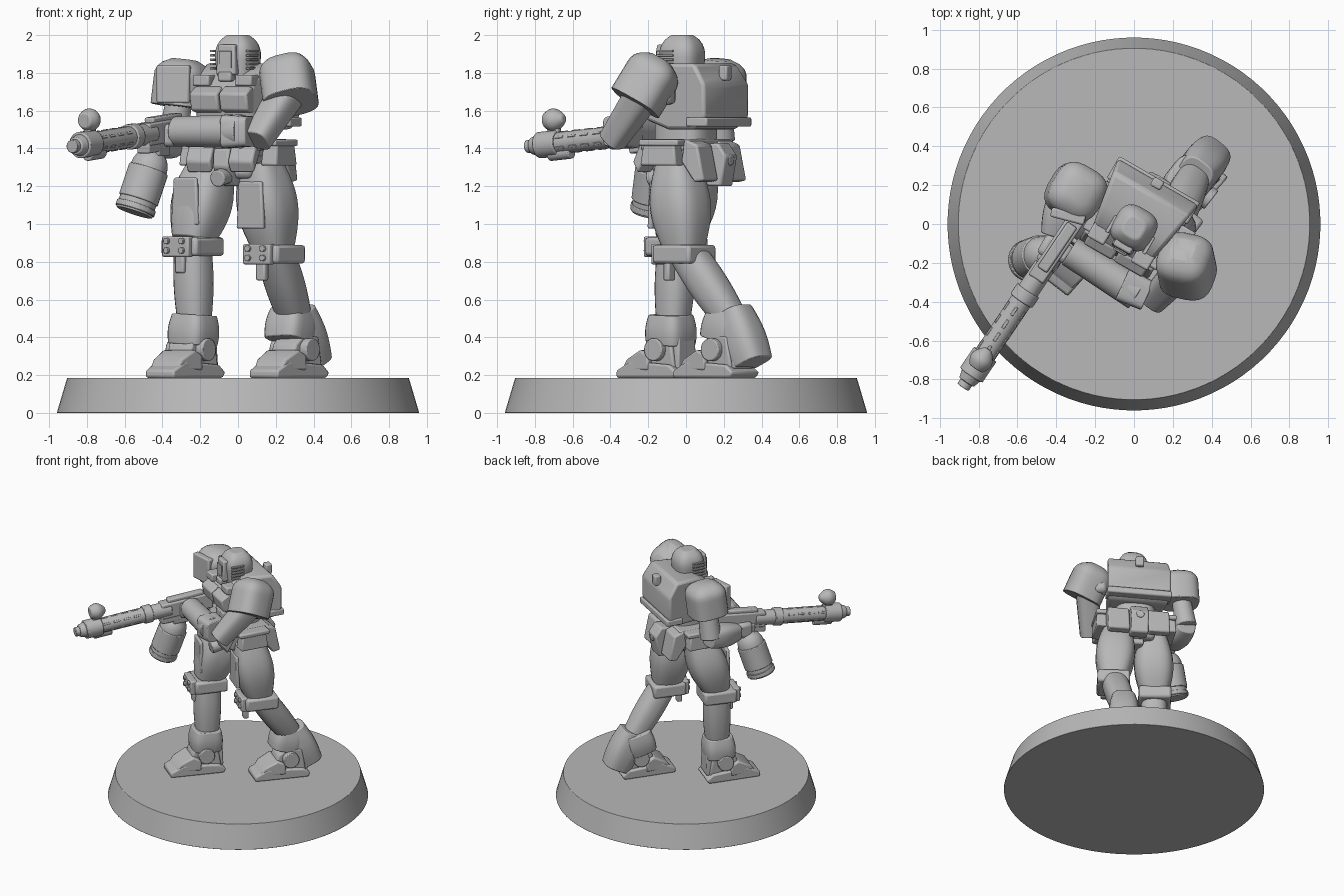
import bpy, bmesh, math
from mathutils import Matrix, Vector

default_cube = bpy.data.objects.get("Cube")
if default_cube:
    bpy.data.objects.remove(default_cube, do_unlink=True)

grey = (.48, .48, .48, 1)
material = bpy.data.materials.new("plain grey")
material.use_nodes = True
material.diffuse_color = grey
material.node_tree.nodes["Principled BSDF"].inputs["Base Color"].default_value = grey


def frame(x=0, y=0, z=0, yaw=-30):
    return Matrix.Translation((x, y, z)) @ Matrix.Rotation(math.radians(yaw), 4, "Z")


def finish(name, bm, bevel):
    bmesh.ops.recalc_face_normals(bm, faces=bm.faces)
    mesh = bpy.data.meshes.new(name)
    bm.to_mesh(mesh)
    bm.free()
    part = bpy.data.objects.new(name, mesh)
    bpy.context.collection.objects.link(part)
    mesh.materials.append(material)
    modifier = part.modifiers.new("soft_edges", "BEVEL")
    modifier.width, modifier.segments, modifier.limit_method = bevel, 2, "ANGLE"
    bpy.ops.object.select_all(action="DESELECT")
    part.select_set(True)
    bpy.context.view_layer.objects.active = part
    bpy.ops.object.shade_smooth_by_angle(angle=math.radians(35))


def skin(bm, rings):
    """Joins matching rings of vertices and closes both ends."""
    for lower, upper in zip(rings, rings[1:]):
        for i in range(len(lower)):
            bm.faces.new((lower[i - 1], lower[i], upper[i], upper[i - 1]))
    bm.faces.new(rings[0])
    bm.faces.new(rings[-1])


def box(name, place, x=0, y=0, z=0, wide=.1, deep=.1, tall=.1, top=1, bevel=.01):
    """Chamfered block; top scales its upper face."""
    bm = bmesh.new()
    bmesh.ops.create_cube(bm, size=1)
    for vert in bm.verts:
        scale = top if vert.co.z > 0 else 1
        vert.co = place @ Vector((x + vert.co.x * wide * scale, y + vert.co.y * deep * scale, z + vert.co.z * tall))
    finish(name, bm, bevel)


def wedge(name, place, profile, wide, front=1, x=0, bevel=.012):
    """Side profile of (y, z) extruded across x; front scales the width at the front."""
    bm = bmesh.new()
    nearest = min(y for y, z in profile)
    depth = max(y for y, z in profile) - nearest
    rings = []
    for side in (-wide / 2, wide / 2):
        ring = []
        for y, z in profile:
            scale = front + (1 - front) * (y - nearest) / depth
            ring.append(bm.verts.new(place @ Vector((x + side * scale, y, z))))
        rings.append(ring)
    skin(bm, rings)
    finish(name, bm, bevel)


def limb(name, start, end, thick, thin=None, bulge=0, cap=0, power=2, yaw=-30, steps=10, sides=24, bevel=.006):
    """Rounded bar; bulge swells the middle, cap domes the start, power squares the section."""
    start, end = Vector(start), Vector(end)
    axis = (end - start).normalized()
    across = Vector((math.cos(math.radians(yaw)), math.sin(math.radians(yaw)), 0))
    if abs(across.dot(axis)) > .9:
        across = Vector((0, 0, 1))
    across = (across - axis * across.dot(axis)).normalized()
    forward = axis.cross(across)
    thin = thin or thick
    bm = bmesh.new()
    rings = []
    for step in range(steps + 1):
        t = step / steps
        radius = thick + (thin - thick) * t + bulge * math.sin(math.pi * t)
        if t < cap:
            radius *= math.sqrt(1 - .8 * (1 - t / cap) ** 2)
        ring = []
        for i in range(sides):
            angle = math.tau * (i + .5) / sides
            c, s = math.cos(angle), math.sin(angle)
            u = math.copysign(abs(c) ** (2 / power), c) * radius
            v = math.copysign(abs(s) ** (2 / power), s) * radius
            ring.append(bm.verts.new(start.lerp(end, t) + across * u + forward * v))
        rings.append(ring)
    skin(bm, rings)
    finish(name, bm, bevel)


# Display base
limb("base", start=(0, 0, 0), end=(0, 0, .185), thick=.96, thin=.905, steps=1, sides=96, bevel=.002)

# Torso with backpack shell, chest plates and collar
body = frame()
chest = frame(z=1.5)
hips = frame(z=1.3)
wedge("torso", chest, [(-.15, .05), (-.18, .2), (-.09, .3), (0, .35), (.18, .35), (.25, .24), (.25, .06), (.18, 0), (0, 0)],
      wide=.48, front=.7, bevel=.02)
box("backpack_rim", chest, y=.2, z=.04, wide=.48, deep=.13, tall=.05)
box("back_latch", chest, y=.24, z=.3, wide=.06, deep=.05, tall=.08)
limb("waist", start=(0, 0, 1.36), end=(0, 0, 1.53), thick=.15, power=3)
for side in (-1, 1):
    wedge("chest_plate", chest, [(-.2, .1), (-.22, .19), (-.16, .23), (-.1, .2), (-.12, .08)], wide=.17, x=side * .09)
    box("collar_vent", chest, x=side * .13, y=-.13, z=.26, deep=.09, tall=.06)
    box("shoulder_joint", chest, x=side * .26, z=.2, deep=.14, tall=.14, bevel=.03)

# Head with visor and slatted cheeks
head = frame(z=1.87, y=-.02)
limb("helmet", start=(0, -.02, 2), end=(0, -.02, 1.76), thick=.12, thin=.1, cap=.5, power=3)
box("visor_frame", head, y=-.1, wide=.12, deep=.07, tall=.16, top=.85)
box("visor", head, y=-.136, wide=.075, deep=.008, tall=.09, bevel=.002)
box("chin_guard", head, y=-.11, z=-.09, wide=.08, deep=.08, tall=.05)
for side in (-1, 1):
    for row in range(-2, 3):
        box("cheek_slat", head, x=side * .11, y=-.04, z=row * .023, wide=.02, tall=.012, bevel=.003)

# Pelvis and hanging skirt plates
box("pelvis", hips, z=.04, wide=.28, deep=.24, tall=.2, bevel=.03)
box("belt", hips, z=.12, wide=.44, deep=.3, tall=.06)
wedge("crotch_block", hips, [(-.18, .1), (-.19, 0), (-.1, -.1), (.08, -.1), (.08, .1)], wide=.12, front=.8)
limb("crotch_port", hips @ Vector((0, -.12, -.04)), hips @ Vector((0, -.22, -.06)), thick=.045)
wedge("rear_box", hips, [(.12, .12), (.23, .13), (.28, .06), (.25, -.1), (.16, -.1)], wide=.13)
limb("rear_port", hips @ Vector((0, .2, .04)), hips @ Vector((0, .28, .04)), thick=.03)
for side in (-1, 1):
    wedge("front_skirt", hips, [(-.16, .14), (-.21, .03), (-.18, -.03), (-.1, .1)], wide=.15, x=side * .13)
    wedge("rear_skirt", hips, [(.12, .15), (.2, .12), (.24, -.07), (.18, -.08), (.1, .03)], wide=.16, x=side * .15)
    box("side_pouch", hips, x=side * .25, z=.07, deep=.22, tall=.12, top=.85)
    box("pouch_flap", hips, x=side * .25, z=.13, deep=.24, tall=.035)


def leg(name, hip, knee, ankle, foot, yaw=-38):
    hip, knee, ankle = Vector(hip), Vector(knee), Vector(ankle)
    middle = frame(*hip.lerp(knee, .5), yaw)
    joint = frame(*knee, yaw)
    sole = frame(*foot, .185, yaw)
    limb(name + "_thigh", hip, knee, thick=.1, bulge=.045, power=3, yaw=yaw)
    box(name + "_thigh_plate", middle, y=-.14, wide=.18, deep=.03, tall=.25, top=.85)
    limb(name + "_shin", knee, ankle, thick=.09, thin=.08, bulge=.014, power=2.5, yaw=yaw)
    # Knee band with rivets
    box(name + "_knee_band", joint, z=-.03, wide=.24, deep=.25, bevel=.018)
    box(name + "_knee_guard", joint, y=-.13, z=-.03, wide=.18, deep=.05, tall=.11)
    box(name + "_knee_tab", joint, y=-.1, z=-.12, wide=.06, deep=.04)
    for x in (-.05, .05):
        for z in (-.05, 0):
            limb(name + "_rivet", joint @ Vector((x, -.14, z)), joint @ Vector((x, -.17, z)), thick=.017)
    # Foot
    wedge(name + "_sole", sole, [(-.27, 0), (.13, 0), (.15, .03), (.1, .07), (-.17, .09), (-.27, .04)], wide=.24, front=.8)
    wedge(name + "_toe_cap", sole, [(-.24, .04), (-.2, .1), (-.1, .15), (-.04, .12), (-.04, .04)], wide=.23, front=.8)
    wedge(name + "_instep", sole, [(-.12, .08), (-.09, .18), (-.03, .23), (.09, .22), (.12, .05)], wide=.19, front=.8)
    for side in (-1, 1):
        limb(name + "_ankle_disc", sole @ Vector((side * .06, 0, .15)), sole @ Vector((side * .125, 0, .15)), thick=.06)
    box(name + "_heel_guard", sole, y=.1, z=.15, wide=.16, deep=.08, tall=.2, top=.85)


leg("right", hip=(-.14, .05, 1.33), knee=(-.24, -.05, .91), ankle=(-.23, -.07, .45), foot=(-.25, -.1))
leg("left", hip=(.12, -.05, 1.33), knee=(.19, -.01, .87), ankle=(.31, .25, .48), foot=(.3, .2))
limb("right_cuff", start=(-.24, -.08, .36), end=(-.23, -.08, .52), thick=.11, thin=.1, bulge=.01, power=4, yaw=-38)
limb("left_cuff", start=(.27, .2, .38), end=(.29, .24, .54), thick=.11, thin=.1, bulge=.01, power=4, yaw=-38)
limb("left_calf_flare", start=(.31, .25, .54), end=(.39, .35, .26), thick=.09, thin=.1, bulge=.015, power=3, yaw=-38)

# Left arm folded across the chest
limb("left_shoulder_pad", start=(.25, -.13, 1.87), end=(.28, -.27, 1.64), thick=.14, cap=.35, power=3, yaw=-20)
limb("left_upper_arm", start=(.25, -.23, 1.68), end=(.1, -.39, 1.44), thick=.09, thin=.07, power=3)
limb("left_forearm", start=(.02, -.36, 1.49), end=(-.33, -.14, 1.49), thick=.09, thin=.08)
limb("left_elbow_guard", start=(.07, -.37, 1.49), end=(-.06, -.31, 1.49), thick=.08, thin=.09, power=5)
box("left_hand", body, x=-.25, y=-.31, z=1.47, tall=.12, bevel=.025)

# Right arm holding the grip
limb("right_shoulder_pad", start=(-.28, .17, 1.87), end=(-.31, .16, 1.62), thick=.14, cap=.35, power=3)
box("right_pad_plate", frame(-.34, .04, 1.74, yaw=-15), wide=.18, deep=.05, tall=.2)
limb("right_upper_arm", start=(-.31, .17, 1.66), end=(-.35, .18, 1.44), thick=.07, thin=.08)
limb("right_forearm", start=(-.34, .2, 1.44), end=(-.42, -.06, 1.42), thick=.07, thin=.06, bulge=.02, power=3)
box("right_hand", frame(-.43, -.12, 1.42), deep=.12, tall=.12, bevel=.025)

# Long gun, built along its own y axis
rear, muzzle = Vector((-.28, .05, 1.51)), Vector((-.88, -.84, 1.41))
aim = muzzle - rear
gun = Matrix.Translation(rear) @ aim.to_track_quat("Y", "Z").to_matrix().to_4x4()


def barrel(name, begin, stop, thick, rise=0, thin=None, bulge=0):
    begin, stop = (gun @ Vector((0, t * aim.length, rise)) for t in (begin, stop))
    limb(name, begin, stop, thick=thick, thin=thin, bulge=bulge)


box("gun_receiver", gun, y=.2, wide=.09, deep=.4, tall=.12)
box("gun_top_cover", gun, y=.2, z=.065, wide=.06, deep=.28, tall=.04)
box("gun_lower_housing", gun, y=.33, z=-.06, wide=.08, deep=.16, tall=.08)
barrel("gun_shroud", .3, .86, thick=.057)
barrel("gun_collar", .44, .5, thick=.068)
barrel("muzzle_ring", .81, .93, thick=.07)
barrel("muzzle_taper", .92, .97, thick=.06, thin=.045)
barrel("muzzle_tip", .96, 1, thick=.035)
barrel("under_barrel_light", .74, .87, thick=.035, rise=-.055)
barrel("scope", .77, .88, thick=.02, thin=.04, bulge=.03, rise=.125)
box("scope_mount", gun, y=.9, z=.07, wide=.04, deep=.07, tall=.05)
for row in range(4):
    for turn in range(6):
        spin = gun @ Matrix.Rotation(math.tau * turn / 6, 4, "Y")
        box("shroud_slot_cover", spin, y=.6 + row * .08, z=.056, wide=.016, deep=.05, tall=.009, bevel=.003)

# Drum magazine with raised bands
drum_top, drum_end = Vector((-.44, -.15, 1.39)), Vector((-.55, -.19, 1.06))
limb("drum_magazine", drum_top, drum_end, thick=.1, cap=.3)
for begin, stop in ((.3, .8), (.88, .97)):
    limb("drum_band", drum_top.lerp(drum_end, begin), drum_top.lerp(drum_end, stop), thick=.108)
box("magazine_feed", frame(-.43, -.15, 1.41), deep=.12)
